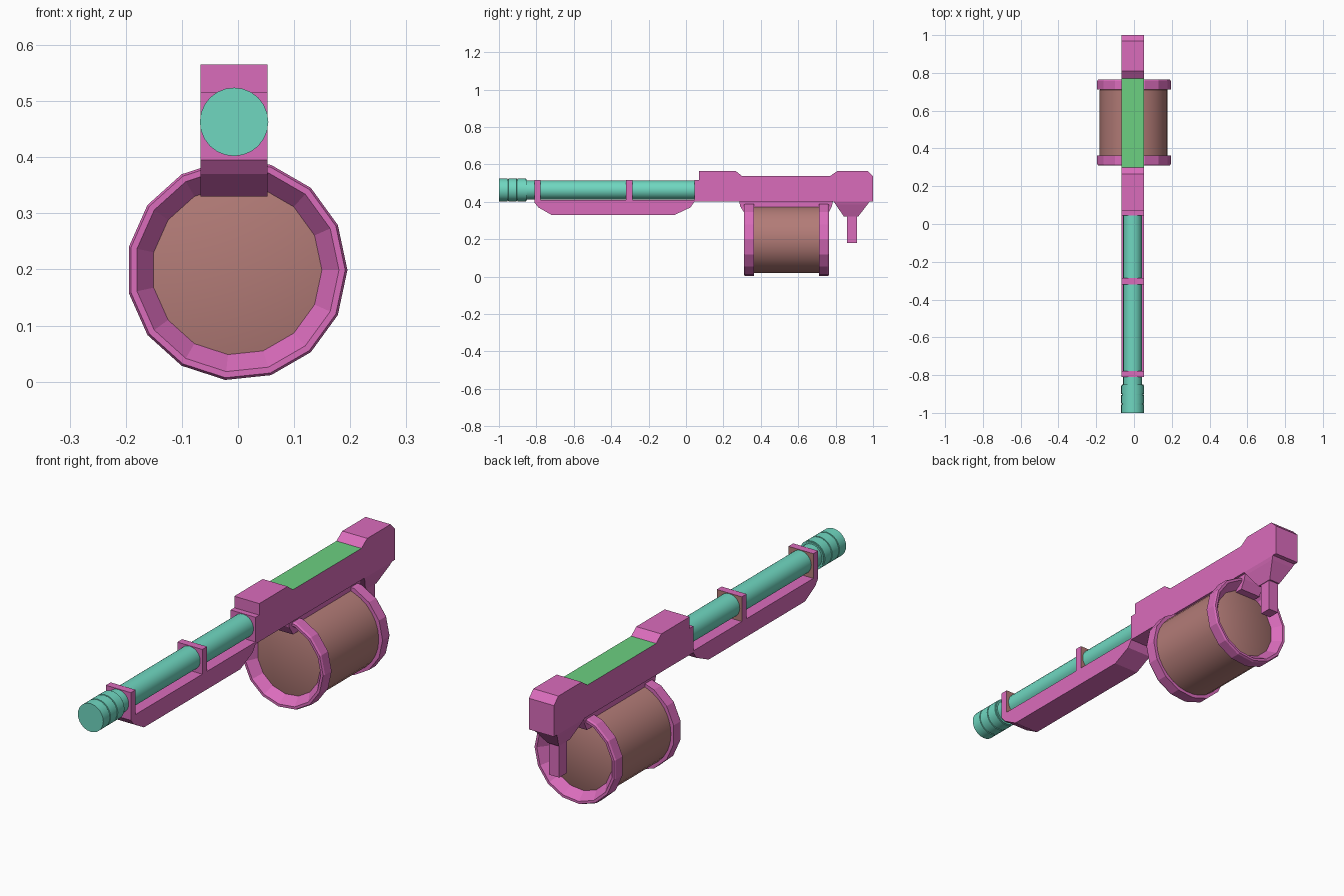
import bpy, bmesh, math
from mathutils import Vector

cube = bpy.data.objects.get("Cube")
if cube:
    bpy.data.objects.remove(cube)


def material(name, rgb):
    m = bpy.data.materials.new(name)
    m.use_nodes = True
    m.diffuse_color = (*rgb, 1)
    m.node_tree.nodes["Principled BSDF"].inputs["Base Color"].default_value = (*rgb, 1)
    return m


PINK = material("pink", (0.70, 0.15, 0.50))
TEAL = material("teal", (0.16, 0.68, 0.53))
BROWN = material("brown", (0.45, 0.20, 0.185))
GREEN = material("green", (0.15, 0.63, 0.22))

AXIS_X = -0.007   # centre plane of the body
HALF = 0.06       # half the body width


def finish(name, bm, mats, rule=None, smooth=False):
    """Turn a bmesh into an object, colouring faces that match the rule."""
    bmesh.ops.remove_doubles(bm, verts=bm.verts, dist=1e-5)
    bmesh.ops.recalc_face_normals(bm, faces=bm.faces)
    for f in bm.faces:
        f.normal_update()
        if rule and rule(f):
            f.material_index = 1
    mesh = bpy.data.meshes.new(name)
    bm.to_mesh(mesh)
    bm.free()
    for m in mats:
        mesh.materials.append(m)
    ob = bpy.data.objects.new(name, mesh)
    bpy.context.collection.objects.link(ob)
    if smooth:
        bpy.ops.object.select_all(action='DESELECT')
        ob.select_set(True)
        bpy.context.view_layer.objects.active = ob
        bpy.ops.object.shade_smooth_by_angle(angle=math.radians(32))
    return ob


def slab(name, outline, mats, half=HALF, rule=None):
    """Extrude a (y, z) side outline across the body width."""
    bm = bmesh.new()
    face = bm.faces.new([bm.verts.new((AXIS_X - half, y, z)) for y, z in outline])
    out = bmesh.ops.extrude_face_region(bm, geom=[face])
    moved = [v for v in out["geom"] if isinstance(v, bmesh.types.BMVert)]
    bmesh.ops.translate(bm, verts=moved, vec=(2 * half, 0, 0))
    return finish(name, bm, mats, rule)


def lathe(name, profile, centre, sides, mats, closed=False, smooth=False):
    """Spin an (r, y) profile about an axis parallel to y."""
    bm = bmesh.new()
    rings = []
    for r, y in profile:
        angles = [2 * math.pi * i / sides for i in range(sides)]
        rings.append([bm.verts.new((centre[0] + r * math.cos(a), y,
                                    centre[1] + r * math.sin(a))) for a in angles])
    pairs = list(zip(rings, rings[1:]))
    if closed:
        pairs.append((rings[-1], rings[0]))
    for a, b in pairs:
        for i in range(sides):
            j = (i + 1) % sides
            bm.faces.new((a[i], a[j], b[j], b[i]))
    if not closed:
        bm.faces.new(rings[0])
        bm.faces.new(rings[-1])
    return finish(name, bm, mats, smooth=smooth)


def box(y0, y1, z0, z1):
    return [(y0, z0), (y1, z0), (y1, z1), (y0, z1)]


# Receiver with a green panel sunk between the two humps
slab("receiver",
     [(0.045, 0.40), (1.0, 0.40), (1.0, 0.535), (0.97, 0.565), (0.81, 0.565),
      (0.77, 0.537), (0.30, 0.537), (0.265, 0.565), (0.07, 0.565),
      (0.07, 0.515), (0.045, 0.515)],
     [PINK, GREEN],
     rule=lambda f: f.normal.z > 0.9 and abs(f.calc_center_median().z - 0.537) < 0.01)

# Forend tray under the barrel
slab("forend",
     [(-0.81, 0.408), (-0.81, 0.395), (-0.79, 0.37), (-0.72, 0.33), (-0.06, 0.33),
      (0.025, 0.37), (0.045, 0.40), (0.045, 0.408)], [PINK])

# Barrel bands, brown on their rear faces
for label, y in (("front", -0.81), ("middle", -0.32)):
    slab(label + "_barrel_band", box(y, y + 0.033, 0.40, 0.515), [PINK, BROWN],
         rule=lambda f: f.normal.y > 0.9)

# Barrel and grooved muzzle
BARREL = (AXIS_X, 0.463)
lathe("barrel", [(0.05, -0.85), (0.05, 0.06)], BARREL, 24, [TEAL], smooth=True)
muzzle = []
for i in range(3):
    y = -1 + i * 0.05
    muzzle += [(0.061, y), (0.061, y + 0.045), (0.057, y + 0.0455), (0.057, y + 0.0495)]
lathe("muzzle", muzzle, BARREL, 24, [TEAL], smooth=True)

# Drum with a recessed flange at each end
DRUM = (-0.002, 0.199)
lathe("drum", [(0.155, 0.35), (0.18, 0.36), (0.18, 0.71), (0.155, 0.725)],
      DRUM, 30, [BROWN], smooth=True)
for label, y, d in (("front", 0.31, 1), ("rear", 0.765, -1)):
    lathe(label + "_drum_flange",
          [(0.182, y), (0.193, y), (0.197, y + d * 0.008), (0.197, y + d * 0.053),
           (0.17, y + d * 0.053), (0.15, y + d * 0.042)],
          DRUM, 15, [PINK], closed=True)

# Mount joining the drum to the receiver
slab("drum_mount", [(0.285, 0.402), (0.29, 0.375), (0.315, 0.335), (0.76, 0.335),
                    (0.78, 0.375), (0.785, 0.402)], [PINK], half=0.05)

# Grip collar narrowing to the grip post
bm = bmesh.new()
loops = []
for half, y0, y1, z in ((HALF, 0.79, 0.98, 0.40), (0.055, 0.80, 0.97, 0.385),
                        (0.027, 0.845, 0.92, 0.32)):
    loops.append([bm.verts.new(Vector((AXIS_X + sx * half, y, z)))
                  for sx, y in ((-1, y0), (1, y0), (1, y1), (-1, y1))])
for a, b in zip(loops, loops[1:]):
    for i in range(4):
        bm.faces.new((a[i], a[i - 1], b[i - 1], b[i]))
bm.faces.new(loops[0])
bm.faces.new(loops[-1])
finish("grip_collar", bm, [PINK])
slab("grip_post", box(0.86, 0.913, 0.18, 0.33), [PINK], half=0.024)
